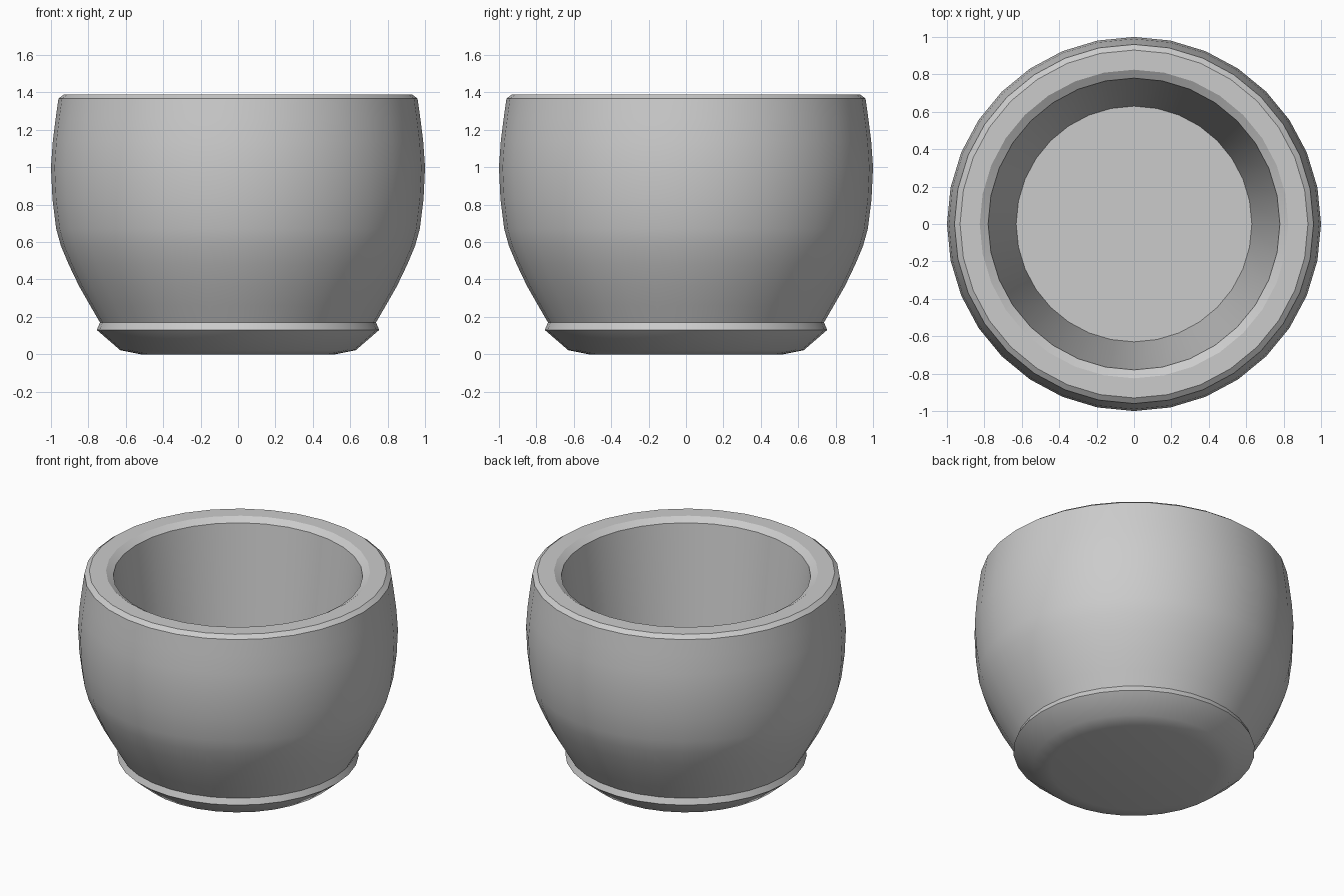
import bpy, bmesh
from math import cos, sin, tau, radians

if "Cube" in bpy.data.objects:
    bpy.data.objects.remove(bpy.data.objects["Cube"])

SIDES = 32


def lathe(name, profile):
    """Revolve an (r, z) profile about z, closing both ends with flat caps."""
    bm = bmesh.new()
    rings = [[bm.verts.new((r * cos(tau * i / SIDES), r * sin(tau * i / SIDES), z))
              for i in range(SIDES)] for r, z in profile]
    for a, b in zip(rings, rings[1:]):
        for i in range(SIDES):
            j = (i + 1) % SIDES
            bm.faces.new((a[i], a[j], b[j], b[i]))
    bm.faces.new(rings[0][::-1])
    bm.faces.new(rings[-1])
    mesh = bpy.data.meshes.new(name)
    bm.to_mesh(mesh)
    bm.free()
    obj = bpy.data.objects.new(name, mesh)
    bpy.context.collection.objects.link(obj)
    return obj


# Foot with its ridge, and the bulging outer wall
foot = [(0.52, 0), (0.63, 0.022), (0.755, 0.13), (0.738, 0.17)]
wall = [(0.79, 0.26), (0.85, 0.365), (0.905, 0.48), (0.947, 0.58), (0.972, 0.67),
        (0.992, 0.83), (1.0, 1.0), (0.99, 1.14), (0.975, 1.26), (0.96, 1.367)]
# Chamfered flat rim, then the tapered inside down to the floor
rim = [(0.93, 1.39), (0.825, 1.39), (0.78, 1.362)]
inside = [(0.63, 0.17)]

pot = lathe("pot", foot + wall + rim + inside)
bpy.context.view_layer.objects.active = pot
pot.select_set(True)
bpy.ops.object.shade_smooth_by_angle(angle=radians(32))
